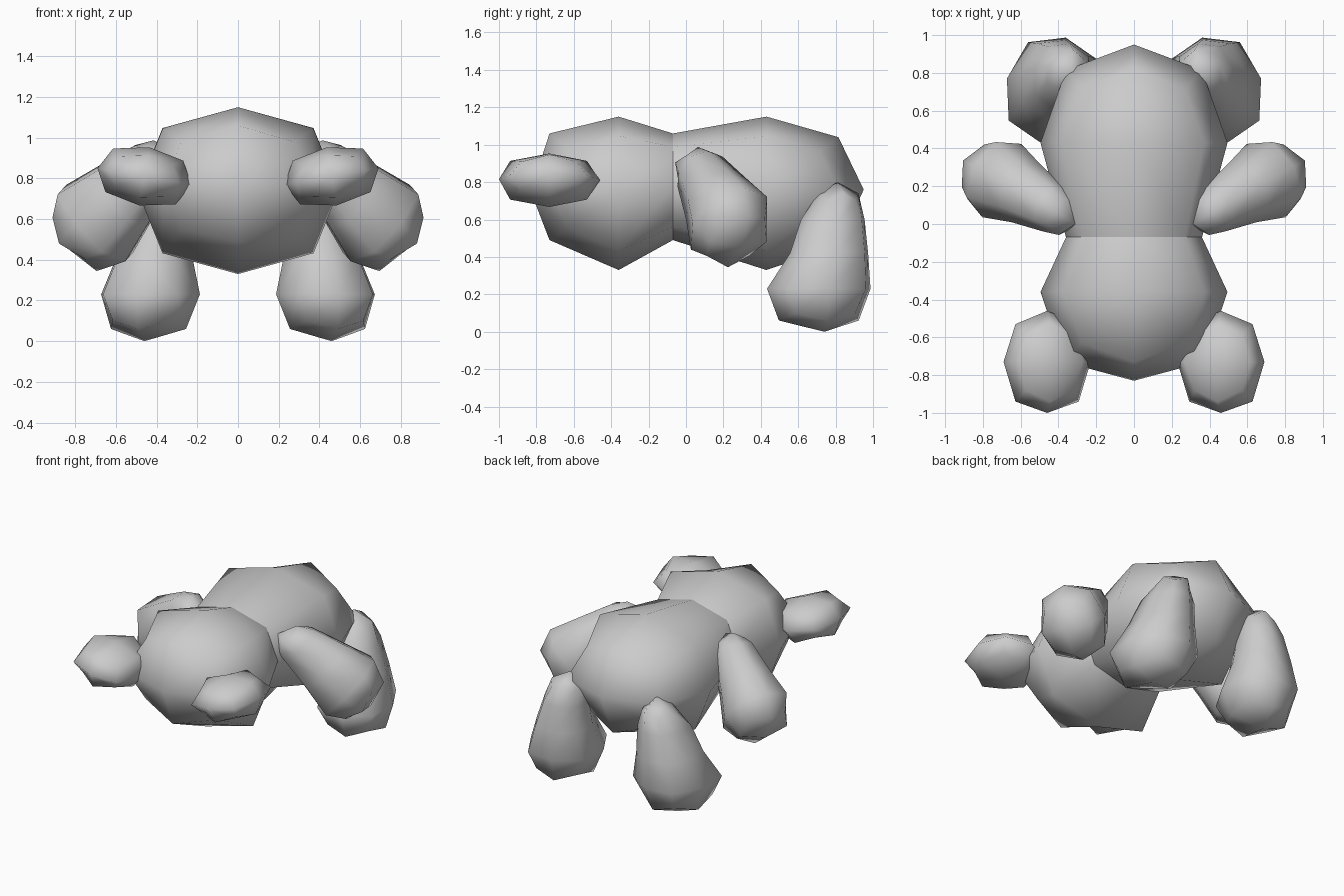
import bpy
import bmesh
from mathutils import Vector

cube = bpy.data.objects.get("Cube")
if cube:
    bpy.data.objects.remove(cube, do_unlink=True)

grey = bpy.data.materials.new("soft_grey")
grey.use_nodes = True
shade = (0.6, 0.6, 0.6, 1)
grey.diffuse_color = shade
grey.node_tree.nodes["Principled BSDF"].inputs["Base Color"].default_value = shade

DIAGONAL = 0.75  # how far the corners of each ring reach


def lump(name, u, v, rings, start=None, end=None, lag=0.0, side=1):
    """Loft eight-sided rings (centre, half width, half depth) with quad caps."""
    u, v = Vector(u).normalized(), Vector(v).normalized()
    bm = bmesh.new()
    flip = lambda p: Vector((p.x * side, p.y, p.z))
    centres = [Vector(r[0]) for r in rings]
    loops = []
    for i, (c, (_, a, b)) in enumerate(zip(centres, rings)):
        # corners of the end rings sit back from the tip
        shift = Vector()
        if i == 0 and start:
            shift = (centres[1] - c).normalized() * lag
        if i == len(rings) - 1 and end:
            shift = (centres[-2] - c).normalized() * lag
        loop = []
        for s, t in ((1, 0), (1, 1), (0, 1), (-1, 1), (-1, 0), (-1, -1), (0, -1), (1, -1)):
            k = DIAGONAL if s and t else 1
            p = c + u * a * s * k + v * b * t * k + (shift if s and t else Vector())
            loop.append(bm.verts.new(flip(p)))
        loops.append(loop)
    for lower, upper in zip(loops, loops[1:]):
        for j in range(8):
            n = (j + 1) % 8
            bm.faces.new((lower[j], lower[n], upper[n], upper[j]))
    for tip, loop in ((start, loops[0]), (end, loops[-1])):
        if tip:
            pole = bm.verts.new(flip(Vector(tip)))
            for j in range(0, 8, 2):
                bm.faces.new((pole, loop[j], loop[j + 1], loop[(j + 2) % 8]))
    bmesh.ops.recalc_face_normals(bm, faces=bm.faces)
    mesh = bpy.data.meshes.new(name)
    bm.to_mesh(mesh)
    bm.free()
    mesh.materials.append(grey)
    for poly in mesh.polygons:
        poly.use_smooth = True
    obj = bpy.data.objects.new(name, mesh)
    bpy.context.collection.objects.link(obj)
    return obj


X, Z = (1, 0, 0), (0, 0, 1)
neck = ((0, -0.07, 0.775), 0.36, 0.285)

# Head and body meet at the neck ring
lump("head", X, Z,
     [((0, -0.73, 0.775), 0.37, 0.285), ((0, -0.36, 0.74), 0.495, 0.41), neck],
     start=(0, -0.83, 0.75), lag=0.1)
lump("body", X, Z,
     [neck, ((0, 0.43, 0.74), 0.495, 0.41), ((0, 0.815, 0.75), 0.36, 0.29)],
     end=(0, 0.95, 0.76), lag=0.1)

for label, side in (("left", 1), ("right", -1)):
    # Flattened ear, tipped up at its outer edge
    lump(label + "_ear", (0.23, 0, 0.04), (-0.04, 0, 0.23),
         [((0.46, -0.94, 0.81), 0.17, 0.105), ((0.46, -0.73, 0.81), 0.234, 0.145),
          ((0.46, -0.53, 0.81), 0.17, 0.105)],
         start=(0.46, -1, 0.815), end=(0.46, -0.46, 0.81), lag=0.06, side=side)

    # Arm, from the hand up to the shoulder
    lump(label + "_arm", (-0.47, 0.88, 0), (0.58, 0.31, 0.75),
         [((0.80, 0.28, 0.48), 0.17, 0.18), ((0.70, 0.23, 0.58), 0.22, 0.25),
          ((0.57, 0.16, 0.71), 0.17, 0.20), ((0.42, 0.075, 0.855), 0.13, 0.145),
          ((0.35, 0.03, 0.905), 0.10, 0.11)],
         start=(0.83, 0.30, 0.45), end=(0.31, 0.0, 0.93), lag=0.04, side=side)

    # Leg, from the foot up to the hip
    lump(label + "_leg", (0.97, 0.24, 0), (-0.24, 0.97, 0),
         [((0.44, 0.71, 0.06), 0.19, 0.22), ((0.43, 0.71, 0.23), 0.25, 0.285),
          ((0.41, 0.765, 0.42), 0.19, 0.215), ((0.38, 0.785, 0.60), 0.15, 0.175),
          ((0.35, 0.815, 0.74), 0.11, 0.11)],
         start=(0.46, 0.74, 0.0), end=(0.34, 0.81, 0.80), lag=0.04, side=side)
